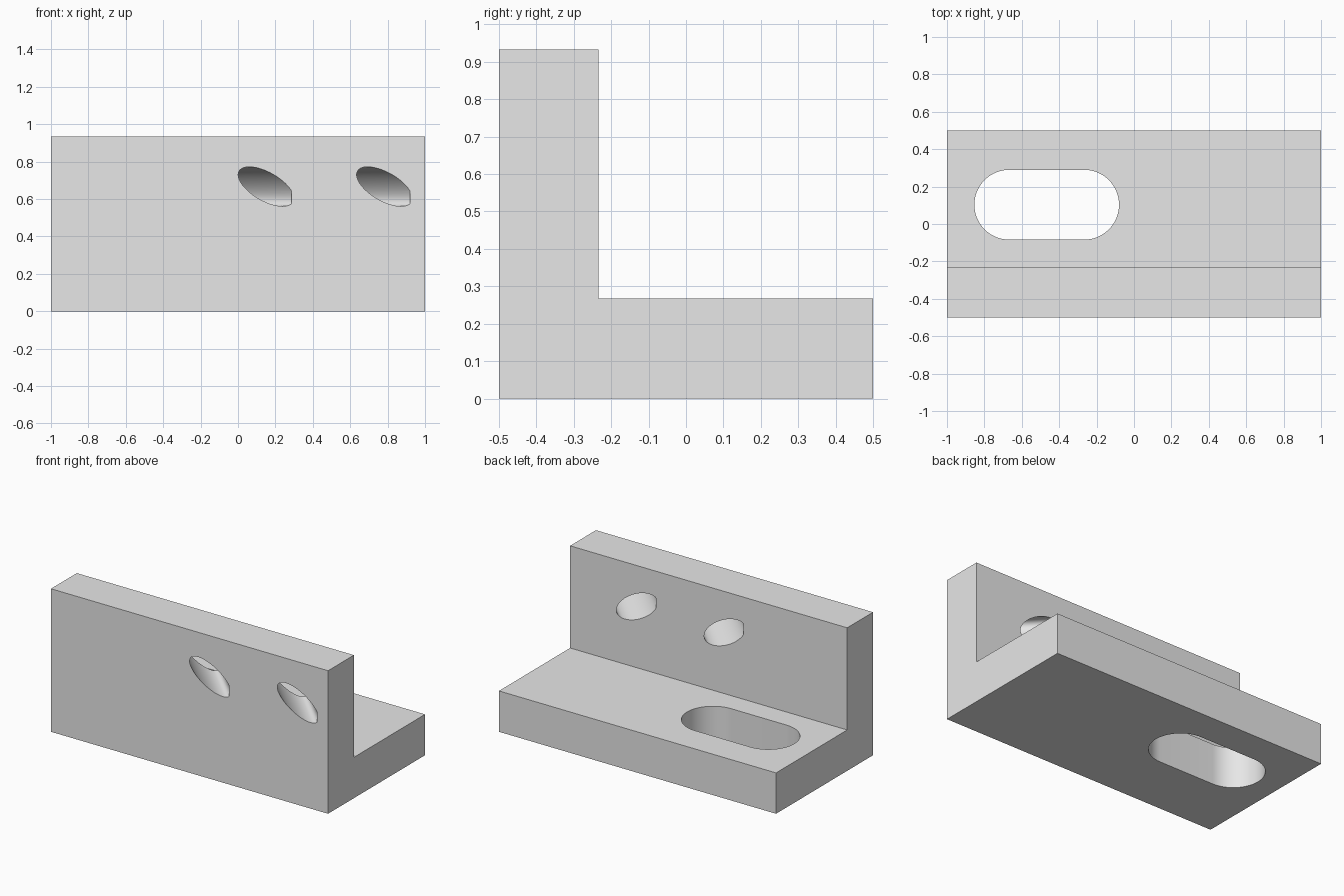
import bpy
import bmesh
from math import cos, sin, pi, radians
from mathutils import Matrix, Vector

cube = bpy.data.objects.get("Cube")
if cube:
    bpy.data.objects.remove(cube, do_unlink=True)

THICK = 0.2667
HEIGHT = 0.9333

grey = bpy.data.materials.new("light_grey")
grey.use_nodes = True
grey.diffuse_color = (0.8, 0.8, 0.8, 1)
grey.node_tree.nodes["Principled BSDF"].inputs["Base Color"].default_value = (0.8, 0.8, 0.8, 1)


def prism(name, profile, length, matrix):
    """Extrude a 2D profile along local z, centred, then place it."""
    bm = bmesh.new()
    face = bm.faces.new([bm.verts.new((u, v, -length / 2)) for u, v in profile])
    ext = bmesh.ops.extrude_face_region(bm, geom=[face])
    moved = [g for g in ext["geom"] if isinstance(g, bmesh.types.BMVert)]
    bmesh.ops.translate(bm, vec=(0, 0, length), verts=moved)
    bmesh.ops.transform(bm, matrix=matrix, verts=bm.verts)
    bmesh.ops.recalc_face_normals(bm, faces=bm.faces)
    mesh = bpy.data.meshes.new(name)
    bm.to_mesh(mesh)
    bm.free()
    obj = bpy.data.objects.new(name, mesh)
    bpy.context.collection.objects.link(obj)
    return obj


def frame(u, v, w, origin):
    """Matrix whose local axes are u, v, w."""
    m = Matrix((u, v, w)).transposed().to_4x4()
    m.translation = Vector(origin)
    return m


def cut(target, cutter):
    mod = target.modifiers.new("cut", 'BOOLEAN')
    mod.operation = 'DIFFERENCE'
    mod.solver = 'EXACT'
    mod.object = cutter
    cutter.hide_render = True
    bpy.context.view_layer.objects.active = target
    bpy.ops.object.modifier_apply(modifier=mod.name)
    bpy.data.objects.remove(cutter, do_unlink=True)


X, Y, Z = Vector((1, 0, 0)), Vector((0, 1, 0)), Vector((0, 0, 1))

# L-shaped body: upright wall at the front, base plate behind it
inner = -0.5 + THICK
outline = [(-0.5, 0), (0.5, 0), (0.5, THICK), (inner, THICK), (inner, HEIGHT), (-0.5, HEIGHT)]
body = prism("angle_bracket", outline, 2, frame(Y, Z, X, (0, 0, 0)))

# Round-ended slot through the base plate
radius, half, steps = 0.1867, 0.2, 32
slot = []
for side, start in ((1, -pi / 2), (-1, pi / 2)):
    for i in range(steps + 1):
        a = start + pi * i / steps
        slot.append((side * half + radius * cos(a), radius * sin(a)))
cut(body, prism("slot_cutter", slot, 1, frame(X, Y, Z, (-0.4667, 0.103, THICK / 2))))

# Two tilted oval holes running diagonally through the wall
tilt = Matrix.Rotation(radians(-45), 2)
oval = [tilt @ Vector((0.1333 * cos(a), 0.0667 * sin(a)))
        for a in (2 * pi * i / 64 for i in range(64))]
across = Vector((1, 1, 0)).normalized()
along = Vector((-1, 1, 0)).normalized()
for x in (0.0167, 0.65):
    place = frame(across, Z, along, (x, -0.5 + THICK / 2, 0.6667))
    cut(body, prism("oval_cutter", oval, 0.57, place))

# Finish: one colour, smooth hole walls, sharp edges
body.data.materials.clear()
body.data.materials.append(grey)
for p in body.data.polygons:
    p.material_index = 0
bpy.ops.object.select_all(action='DESELECT')
body.select_set(True)
bpy.context.view_layer.objects.active = body
bpy.ops.object.shade_smooth_by_angle(angle=radians(30))
